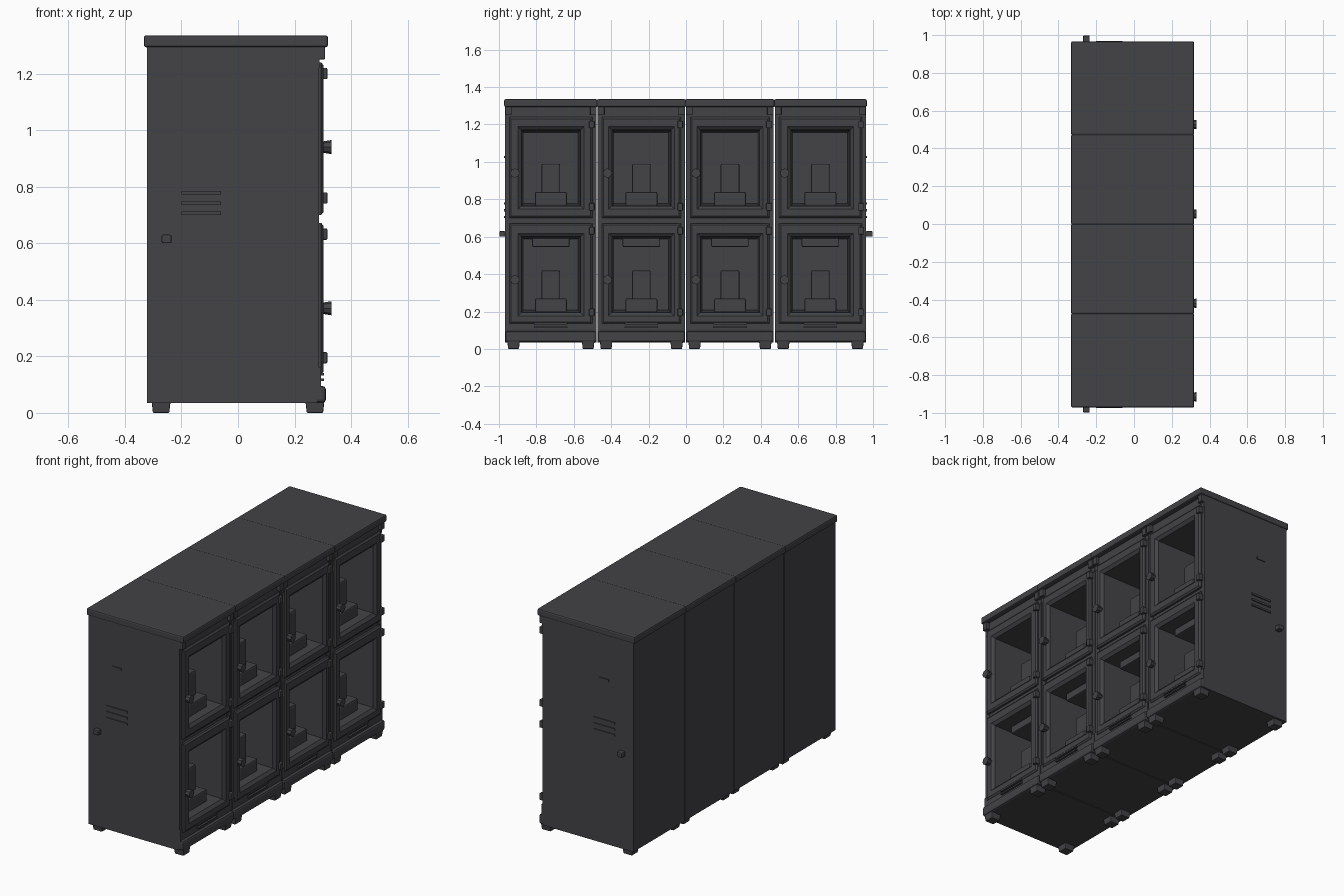
import bpy, bmesh
from mathutils import Vector

if "Cube" in bpy.data.objects:
    bpy.data.objects.remove(bpy.data.objects["Cube"])

COLOR = (0.056, 0.056, 0.062, 1)
metal = bpy.data.materials.new("dark_grey_metal")
metal.use_nodes = True
metal.diffuse_color = COLOR
metal.node_tree.nodes["Principled BSDF"].inputs["Base Color"].default_value = COLOR


def finish(name, bm, bevel=0):
    bmesh.ops.recalc_face_normals(bm, faces=bm.faces)
    mesh = bpy.data.meshes.new(name)
    bm.to_mesh(mesh)
    bm.free()
    mesh.materials.append(metal)
    ob = bpy.data.objects.new(name, mesh)
    bpy.context.collection.objects.link(ob)
    if bevel:
        mod = ob.modifiers.new("soft_edges", "BEVEL")
        mod.width, mod.segments = bevel, 2
    return ob


def box(name, x, y, z, bevel=0, taper=1):
    """Box from three (low, high) spans; taper narrows the bottom."""
    bm = bmesh.new()
    bmesh.ops.create_cube(bm, size=1)
    for v in bm.verts:
        k = taper if v.co.z < 0 else 1
        v.co = Vector(((x[0] + x[1]) / 2 + v.co.x * (x[1] - x[0]) * k,
                       (y[0] + y[1]) / 2 + v.co.y * (y[1] - y[0]) * k,
                       z[0] if v.co.z < 0 else z[1]))
    return finish(name, bm, bevel)


def door(name, y, z, opening_y, opening_z):
    """Raised door frame and display pocket, lofted through rectangles."""
    def rect(x, ys, zs, inset=0):
        a, b, c, d = ys[0] + inset, ys[1] - inset, zs[0] + inset, zs[1] - inset
        return [bm.verts.new(p) for p in ((x, a, c), (x, b, c), (x, b, d), (x, a, d))]
    bm = bmesh.new()
    rings = [rect(0.27, y, z), rect(0.294, y, z), rect(0.302, y, z, 0.010),
             rect(0.302, opening_y, opening_z, -0.018),
             rect(0.288, opening_y, opening_z), rect(-0.02, opening_y, opening_z, 0.012)]
    for a, b in zip(rings, rings[1:]):
        for i in range(4):
            j = (i + 1) % 4
            bm.faces.new((a[i], a[j], b[j], b[i]))
    bm.faces.new(rings[-1])
    ob = finish(name, bm)
    return ob


def knob(name, y, z):
    """Faceted lock knob pointing out of the door."""
    bm = bmesh.new()
    bmesh.ops.create_cone(bm, cap_ends=True, segments=8, radius1=0.018, radius2=0.025, depth=0.045)
    for v in bm.verts:
        v.co = Vector((0.309 + v.co.z, y + v.co.y, z + v.co.x))
    return finish(name, bm)


# Open-fronted carcass of one cabinet
def carcass(name, y):
    bm = bmesh.new()
    bmesh.ops.create_cube(bm, size=1)
    for v in bm.verts:
        v.co = Vector((0.28 if v.co.x > 0 else -0.322,
                       y[1] if v.co.y > 0 else y[0],
                       1.31 if v.co.z > 0 else 0.035))
    front = [f for f in bm.faces if all(v.co.x > 0 for v in f.verts)]
    bmesh.ops.delete(bm, geom=front, context="FACES_ONLY")
    return finish(name, bm)


edges = [-0.97, -0.475, -0.002, 0.472, 0.965]
for n, (lo, hi) in enumerate(zip(edges, edges[1:]), 1):
    a, b = lo + 0.003, hi - 0.003
    mid = (a + b) / 2
    tag = f"_{n}"
    carcass("cabinet" + tag, (a, b))
    box("lid" + tag, (-0.333, 0.318), (a - 0.005, b + 0.005), (1.293, 1.335), 0.008)

    # Front rails and stiles around the doors
    box("top_rail" + tag, (0.25, 0.288), (a, b), (1.22, 1.30))
    box("middle_rail" + tag, (0.24, 0.282), (a, b), (0.655, 0.72))
    box("bottom_rail" + tag, (0.24, 0.311), (a, b), (0.036, 0.095), 0.012)
    box("coin_panel" + tag, (0.25, 0.293), (a, b), (0.08, 0.16))
    for side, y in (("right", (a, a + 0.035)), ("left", (b - 0.035, b))):
        box(f"{side}_stile{tag}", (0.25, 0.286), y, (0.05, 1.30))
        box(f"{side}_lid_bracket{tag}", (0.28, 0.308), y, (1.25, 1.295), 0.004)

    # Two stacked doors, each with a dispenser in its pocket
    for deck, base, top, floor in (("lower", 0.135, 0.672, 0.195), ("upper", 0.70, 1.24, 0.765)):
        part = f"{deck}{tag}"
        oy = (mid - 0.158, mid + 0.158)
        door("door_" + part, (a + 0.022, b - 0.022), (base, top), oy, (floor, floor + 0.405))
        box("dispenser_base_" + part, (0.04, 0.24), (mid - 0.085, mid + 0.085),
            (floor, floor + 0.075), 0.008)
        box("dispenser_column_" + part, (0.07, 0.19), (mid - 0.05, mid + 0.05),
            (floor + 0.06, floor + 0.225), 0.008)
        knob("lock_" + part, a + 0.052, floor + 0.175)
        for level, z in (("low", base + 0.06), ("high", top - 0.04)):
            box(f"{level}_hinge_{part}", (0.285, 0.316), (b - 0.04, b - 0.012),
                (z - 0.02, z + 0.02), 0.004)
    box("lamp" + tag, (0.05, 0.22), (mid - 0.10, mid + 0.10), (0.545, 0.592), 0.006)

    # Coin slots under the lower door
    for k, z in enumerate((0.112, 0.132)):
        box(f"coin_slot_{k + 1}{tag}", (0.29, 0.305), (mid - 0.09, mid + 0.09), (z, z + 0.009))

    # Feet
    for side, y in (("right", a + 0.045), ("left", b - 0.045)):
        for end, x in (("back", -0.272), ("front", 0.272)):
            box(f"{end}_{side}_foot{tag}", (x - 0.034, x + 0.034), (y - 0.034, y + 0.034),
                (0, 0.045), 0.004, 0.85)

# Louvres and bolts on both end walls
for side, s, wall in (("right", -1, -0.967), ("left", 1, 0.962)):
    for k in range(3):
        z = 0.70 + k * 0.036
        ys = sorted((wall, wall + s * 0.006))
        box(f"{side}_louvre_{k + 1}", (-0.20, -0.06), ys, (z, z + 0.012))
    box(f"{side}_handle_plate", (-0.16, -0.10), sorted((wall, wall + s * 0.005)), (1.02, 1.032))
    box(f"{side}_bolt", (-0.27, -0.235), sorted((wall, s * 0.998)), (0.60, 0.63), 0.005)
